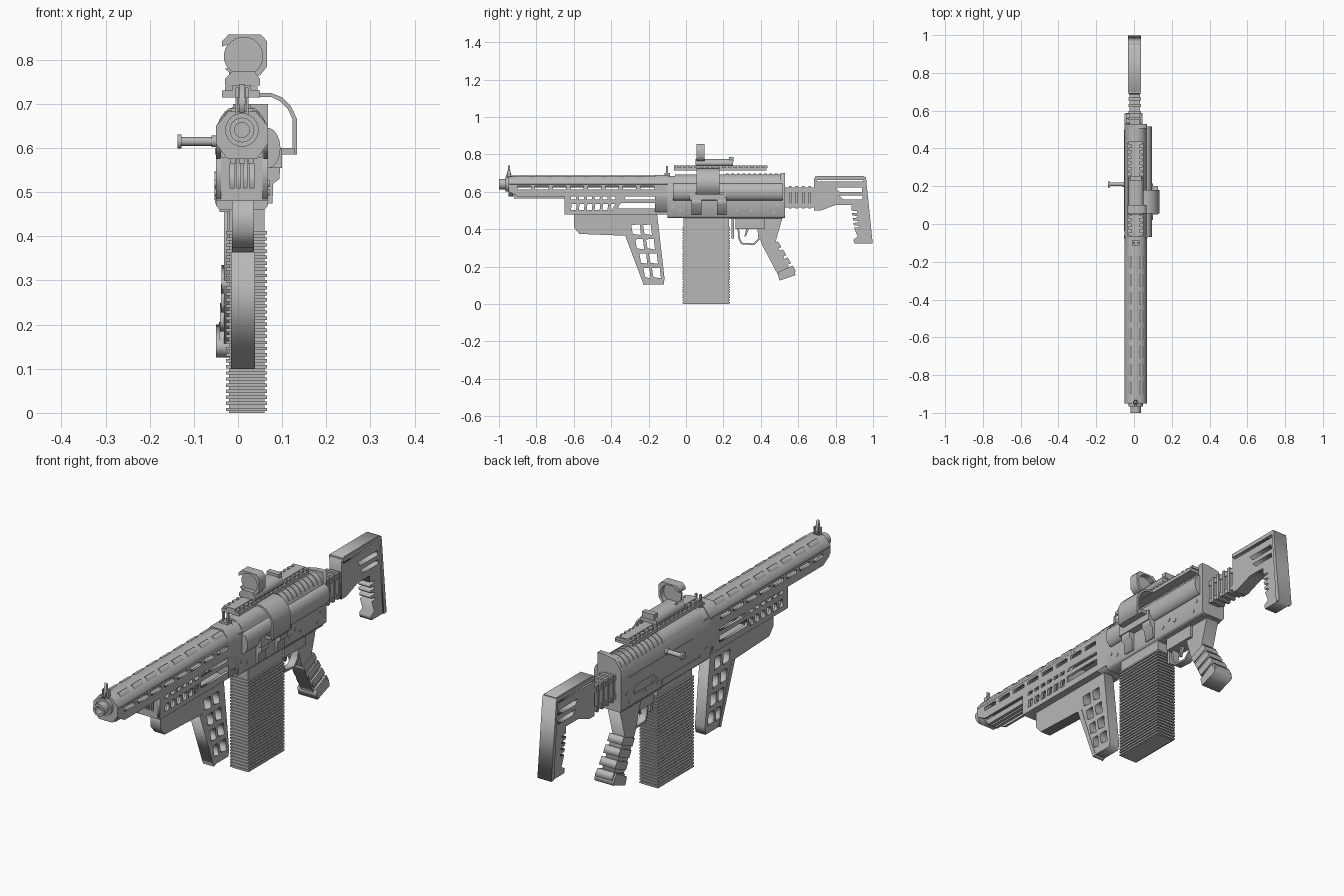
import bpy, bmesh, math
from mathutils import Matrix

mat = bpy.data.materials.new("gunmetal_grey")
mat.diffuse_color = (0.48, 0.48, 0.48, 1)
CX = 0.009  # centre line of the body
BZ = 0.641  # bore height
AXES = {'x': Matrix(((0, 0, 1), (1, 0, 0), (0, 1, 0))),    # profile in y,z
        'y': Matrix(((1, 0, 0), (0, 0, -1), (0, 1, 0)))}   # profile in x,z


def finish(name, mesh, smooth=False):
    mesh.materials.clear()
    mesh.materials.append(mat)
    if smooth:
        mesh.shade_smooth()
        mesh.set_sharp_from_angle(angle=math.radians(30))
    ob = bpy.data.objects.new(name, mesh)
    bpy.context.collection.objects.link(ob)
    return ob


def prism(name, axis, pts, a, b, holes=(), smooth=False):
    """Extrude a profile with holes between a and b along an axis."""
    cu = bpy.data.curves.new(name, 'CURVE')
    cu.dimensions, cu.fill_mode, cu.extrude = '2D', 'BOTH', abs(b - a) / 2
    for loop in [pts, *holes]:
        s = cu.splines.new('POLY')
        s.points.add(len(loop) - 1)
        for p, (u, v) in zip(s.points, loop):
            p.co = (u, v, 0, 1)
        s.use_cyclic_u = True
    tmp = bpy.data.objects.new(name, cu)
    bpy.context.collection.objects.link(tmp)
    dg = bpy.context.evaluated_depsgraph_get()
    me = bpy.data.meshes.new_from_object(tmp.evaluated_get(dg))
    bpy.data.objects.remove(tmp)
    mid = (a + b) / 2
    me.transform(Matrix.Translation((mid, 0, 0) if axis == 'x' else (0, mid, 0)) @ AXES[axis].to_4x4())
    bm = bmesh.new()
    bm.from_mesh(me)
    bmesh.ops.remove_doubles(bm, verts=bm.verts, dist=1e-5)
    bmesh.ops.recalc_face_normals(bm, faces=bm.faces)
    bm.to_mesh(me)
    bm.free()
    return finish(name, me, smooth)


def boxes(name, items):
    """One mesh holding boxes given as (x0, x1, y0, y1, z0, z1)."""
    bm = bmesh.new()
    for x0, x1, y0, y1, z0, z1 in items:
        m = Matrix.Translation(((x0 + x1) / 2, (y0 + y1) / 2, (z0 + z1) / 2)) @ Matrix.Diagonal((x1 - x0, y1 - y0, z1 - z0, 1))
        bmesh.ops.create_cube(bm, size=1, matrix=m)
    me = bpy.data.meshes.new(name)
    bm.to_mesh(me)
    bm.free()
    return finish(name, me)


def arc(u, v, r, a0, a1, n, rv=None):
    return [(u + r * math.cos(math.radians(a0 + (a1 - a0) * i / n)),
             v + (rv or r) * math.sin(math.radians(a0 + (a1 - a0) * i / n))) for i in range(n + 1)]


def circ(u, v, r, n=24):
    return arc(u, v, r, 0, 360, n)[:-1]


def rect(u0, u1, v0, v1, skew=0):
    return [(u0, v0), (u1, v0), (u1 + skew, v1), (u0 + skew, v1)]


# --- barrel and muzzle
prism("barrel", 'y', circ(CX, BZ, .019), -.97, -.1, smooth=True)
prism("muzzle", 'y', circ(CX, BZ, .028), -1, -.94, [circ(CX, BZ, .017)], smooth=True)
prism("muzzle_collar", 'y', circ(CX, BZ, .038), -.965, -.94, [circ(CX, BZ, .02)], smooth=True)
prism("front_sight", 'x', [(-.965, .68), (-.93, .68), (-.94, .71), (-.942, .74), (-.95, .745), (-.953, .71)], .003, .015)
boxes("front_sight_ears", [(CX + s * .012 - .003, CX + s * .012 + .003, -.955, -.937, .675, .715) for s in (-1, 1)])

# --- upper handguard: faceted cover, slotted sides and vent humps
cover = [(-.05, .64), (-.05, .65), (-.022, .683), (.04, .683), (.068, .65), (.068, .64)]
prism("handguard_cover", 'y', cover + [(.058, .64), (.034, .672), (-.016, .672), (-.04, .64)], -.945, -.1)
prism("gas_tube", 'y', arc(CX, .672, .02, 0, 180, 10, .014), -.93, -.1, smooth=True)
for s in (-1, 1):
    hump = [(CX + s * u, v) for u, v in ((.024, .675), (.046, .655), (.049, .658), (.033, .685), (.024, .686))]
    for i in range(8):
        prism("cover_vent", 'y', hump, -.9 + i * .095, -.835 + i * .095)
slots = [rect(-.9 + i * .094, -.9 + i * .094 + .07, .612, .63) for i in range(8)]
side = [(-.945, .60), (-.90, .575), (-.1, .575), (-.1, .645), (-.945, .645)]
for nm, x in (("left", -.05), ("right", .058)):
    prism("handguard_side_" + nm, 'x', side, x, x + .01, slots)
prism("handguard_nose", 'y', [(-.05, .61), (-.05, .65), (-.022, .683), (.04, .683), (.068, .65), (.068, .61), (.042, .575),
                              (-.024, .575)], -.95, -.925, [circ(CX, BZ, .019)])
boxes("handguard_floor", [(-.018, .036, -.94, -.12, .575, .59)])
boxes("bottom_rail", [(-.018 + i * .0205, -.005 + i * .0205, -.92, -.62, .565, .58) for i in range(3)])

# --- lower handguard with cut-outs
low = [(-.65, .485), (-.1, .485), (-.1, .60), (-.65, .60)]
cuts = [rect(-.615 + i * .042, -.588 + i * .042, z, z + .033, .004) for i in range(6) for z in (.502, .56)]
cuts += [[(-.36, .56), (-.16, .56), (-.16, .592), (-.33, .592)], rect(-.36, -.16, .51, .54)]
for nm, x in (("left", -.05), ("right", .056)):
    prism("lower_guard_" + nm, 'x', low, x, x + .012, cuts)
boxes("lower_guard_floor", [(-.05, .068, -.65, -.1, .48, .492), (-.05, -.018, -.65, -.635, .485, .58),
                            (.036, .068, -.65, -.635, .485, .58), (-.018, .036, -.65, -.635, .485, .51)])
boxes("lower_guard_ribs", [(x, x + .006, -.65, -.63, .505, .58) for x in (-.008, .006, .020)])
prism("guard_strut", 'x', [(-.4, .50), (-.38, .50), (-.32, .575), (-.35, .575)], -.045, .063)

# --- foregrip with window cut-outs
fg = [(-.60, .485), (-.60, .41), (-.57, .375), (-.315, .365), (-.225, .105), (-.118, .105), (-.115, .14), (-.155, .485)]
wins = []
for r in range(4):
    z = .375 - r * .077
    for y, w in ((-.285 + r * .022, .044 - r * .005), (-.222 + r * .016, .04)):
        wins.append([(y, z), (y + w, z - .006), (y + w - .006, z + .05), (y - .008, z + .048)])
prism("foregrip", 'x', fg, -.014, .036, wins)
prism("foregrip_edge", 'x', [(-.30, .365), (-.21, .105), (-.225, .1), (-.325, .365)], -.016, .038)

# --- receiver
sec = [(-.05, .47), (-.05, .645), (-.022, .685), (.04, .685), (.068, .645), (.068, .47), (.06, .46), (-.042, .46)]
prism("receiver", 'y', sec, -.1, .53)
prism("receiver_front", 'y', [(-.05, .48), (-.05, .65), (-.022, .69), (.04, .69), (.068, .65), (.068, .48)], -.165, -.095)
boxes("receiver_base", [(-.042, .06, .23, .515, .455, .48), (-.05, .068, -.1, -.06, .47, .65)])
prism("dust_cover", 'y', arc(CX, .64, .055, 0, 180, 16, .053), -.06, .515, smooth=True)
for i in range(10):
    prism("dust_cover_rib", 'y', arc(CX, .645, .055, 10, 170, 14, .052), .215 + i * .029, .228 + i * .029, smooth=True)
prism("bolt_cover_bulge", 'y', arc(.066, .60, .03, -90, 90, 14, .046), -.07, .515, smooth=True)
boxes("rear_sight_block", [(CX - .02, CX + .02, -.115, -.085, .68, .70), (CX - .015, CX - .007, -.106, -.096, .69, .737),
                           (CX + .007, CX + .015, -.106, -.096, .69, .737)])
prism("rear_cap", 'y', [(-.045, .49), (-.048, .64), (-.02, .69), (.03, .70), (.068, .70), (.068, .49)], .505, .53)
boxes("left_side_panel", [(-.052, -.049, -.02, .24, .475, .50), (-.052, -.049, .02, .48, .585, .60)])
prism("left_selector_slot", 'x', arc(.42, .525, .022, -90, 90, 8) + arc(.30, .525, .022, 90, 270, 8), -.053, -.048,
      [arc(.42, .525, .015, -90, 90, 8) + arc(.30, .525, .015, 90, 270, 8)])
for x in (-.053, .066):
    for y, z in ((-.07, .52), (-.03, .50), (.27, .50), (.31, .52), (.35, .50), (.47, .49), (.49, .53)):
        prism("rivet", 'x', circ(y, z, .008, 10), x, x + .005)

# --- charging handle
prism("charging_handle", 'x', circ(.21, .615, .01, 16), -.13, -.04, smooth=True)
prism("charging_knob", 'x', circ(.21, .615, .016, 16), -.137, -.128, smooth=True)
prism("charging_collar", 'x', circ(.21, .615, .013, 16), -.06, -.045, smooth=True)

# --- side mount carrying the top rail
arch = [(.04, .725), (.075, .725), (.10, .715), (.12, .695), (.134, .665), (.134, .585), (.097, .585), (.097, .60),
        (.124, .60), (.124, .665), (.112, .69), (.095, .706), (.075, .716), (.04, .716)]
prism("mount_arch", 'y', arch, .055, .18)
boxes("mount_block", [(.066, .10, .02, .215, .555, .60), (.095, .128, .05, .20, .585, .60)])
for y in (.03, .165):
    prism("mount_clamp", 'y', [(.066, .475), (.078, .475), (.08, .52), (.094, .53), (.096, .57), (.066, .57)], y, y + .052)
boxes("top_rail", [(-.036, .05, -.065, .43, .715, .73), (-.012, .03, -.065, .43, .725, .742)])
boxes("top_rail_teeth", [(-.03, .044, y, y + .016, .728, .74) for y in [-.06 + .03 * i for i in range(17)]])

# --- reflex sight
prism("sight_base", 'y', [(-.03, .742), (.05, .742), (.05, .757), (.036, .775), (-.012, .775), (-.03, .757)], .05, .25)
boxes("sight_rear_knob", [(-.02, .04, .23, .255, .76, .787)])
prism("sight_hood", 'y', [(-.036, .83), (-.036, .842), (-.022, .857), (.052, .857), (.066, .842), (.066, .785), (.05, .765),
                          (-.012, .765), (-.03, .78)] + arc(.013, .808, .043, 220, 500, 24), .055, .1)
prism("sight_lens", 'y', circ(.013, .808, .045, 32), .07, .078, smooth=True)

# --- ribbed magazine
boxes("magazine", [(-.02, .06, -.014, .23, 0, .47)])
boxes("magazine_ribs", [(-.027, .066, -.018, .236, .004 + i * .0138, .0115 + i * .0138) for i in range(30)])

# --- trigger group
guard = [(.27, .47), (.28, .35), (.295, .32), (.365, .315), (.395, .345), (.40, .47)]
inner = [(.28, .445), (.288, .355), (.30, .328), (.36, .324), (.385, .35), (.39, .445)]
prism("trigger_guard", 'x', guard, -.008, .026, [inner])
prism("trigger", 'x', [(.315, .46), (.345, .46), (.335, .40), (.32, .36), (.312, .36), (.322, .40)], .002, .016)
boxes("trigger_housing", [(-.025, .042, .265, .42, .40, .465)])
boxes("magazine_catch", [(-.005, .02, .243, .257, .35, .465)])

# --- pistol grip with ribs, flaring toward the foot
prism("pistol_grip", 'x', [(.36, .46), (.515, .46), (.478, .33), (.575, .155), (.505, .13), (.405, .32)], -.032, .03)
for i in range(4):
    t, s = i * .043, i * .026
    prism("grip_rib", 'x', [(.415 + s, .30 - t), (.492 + s, .335 - t), (.51 + s, .305 - t), (.432 + s, .27 - t)],
          -.037 - i * .002, .034 + i * .002)
prism("grip_foot", 'x', [(.49, .16), (.50, .125), (.585, .155), (.58, .18), (.56, .20)], -.05, .045)

# --- buffer tube and stock
boxes("buffer_tube", [(-.018, .026, .52, .72, .535, .615), (-.024, .032, .52, .70, .60, .622), (-.024, .032, .52, .70, .517, .537)])
boxes("buffer_ribs", [(-.028, .036, y, y + .014, .51, .63) for y in (.55, .585, .62, .655)])
teeth = []
for i in range(4):
    z = .50 - i * .026
    teeth += [(.885 + i * .004, z), (.915 + i * .003, z - .004), (.915 + i * .003, z - .012), (.887 + i * .004, z - .014)]
stock = [(.685, .67), (.70, .685), (.95, .685), (.962, .67), (.997, .325), (.90, .325), (.895, .345), (.918, .36)]
stock += teeth[::-1] + [(.885, .53), (.80, .53), (.72, .50), (.685, .50)]
sl = [[(.82, .60), (.942, .60), (.94, .622), (.80, .622)], [(.84, .56), (.944, .56), (.943, .58), (.82, .58)],
      rect(.70, .95, .655, .663)]
prism("stock", 'x', stock, -.026, .033, sl)
prism("butt_plate", 'x', [(.95, .68), (.962, .68), (.998, .325), (.978, .325)], -.031, .038)
boxes("stock_cheek", [(-.031, .038, .69, .955, .665, .683)])
